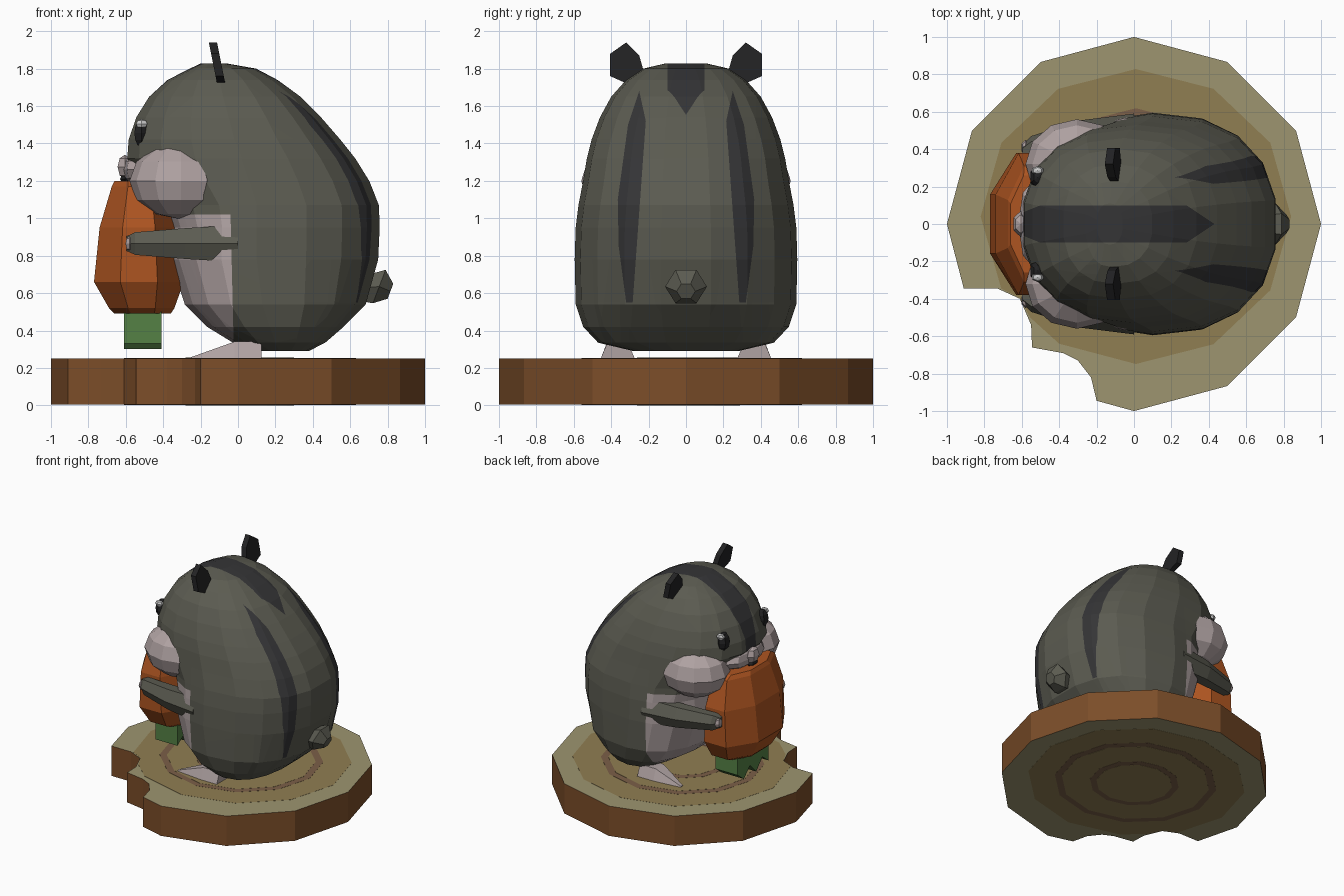
import bpy, bmesh, math
from mathutils import Vector

if "Cube" in bpy.data.objects:
    bpy.data.objects.remove(bpy.data.objects["Cube"])


def mat(name, r, g, b):
    m = bpy.data.materials.new(name)
    m.diffuse_color = (r, g, b, 1)
    m.use_nodes = True
    m.node_tree.nodes["Principled BSDF"].inputs["Base Color"].default_value = m.diffuse_color
    return m


FUR = mat("fur", .105, .105, .082)
DARK = mat("dark_fur", .035, .035, .037)
BLACK = mat("black", .016, .016, .017)
PALE = mat("pale_fur", .43, .36, .36)
WHITE = mat("eye_shine", .7, .7, .7)
ORANGE = mat("orange", .42, .09, .015)
GREEN = mat("green", .09, .22, .06)
BARK = mat("bark", .2, .075, .022)
SAP = mat("sapwood", .34, .3, .16)
HEART = mat("heartwood", .28, .21, .085)
GROWTH = mat("growth_ring", .2, .115, .065)


def finish(bm, name, *mats):
    bmesh.ops.recalc_face_normals(bm, faces=bm.faces)
    me = bpy.data.meshes.new(name)
    bm.to_mesh(me)
    bm.free()
    for m in mats:
        me.materials.append(m)
    ob = bpy.data.objects.new(name, me)
    bpy.context.collection.objects.link(ob)
    return ob


def loft(rings):
    """Skin a list of equally long point rings and cap both ends."""
    bm = bmesh.new()
    vs = [[bm.verts.new(p) for p in r] for r in rings]
    n = len(vs[0])
    for a, b in zip(vs, vs[1:]):
        for i in range(n):
            j = (i + 1) % n
            bm.faces.new((a[i], a[j], b[j], b[i]))
    bm.faces.new(vs[0])
    bm.faces.new(vs[-1])
    return bm


def prism(pts, z0, z1):
    return loft([[(x, y, z) for x, y in pts] for z in (z0, z1)])


def blob(name, loc, size, m, seg=8, rows=6):
    bm = bmesh.new()
    bmesh.ops.create_uvsphere(bm, u_segments=seg, v_segments=rows, radius=1)
    for v in bm.verts:
        v.co = Vector(loc) + Vector([a * b for a, b in zip(v.co, size)])
    return finish(bm, name, m)


def paint(bm, poly, i, j, where, index):
    """Cut the mesh along a convex outline in axes i, j and recolour the inside."""
    cx, cy = (sum(p[k] for p in poly) / len(poly) for k in (0, 1))
    planes = []
    for (ax, ay), (bx, by) in zip(poly, poly[1:] + poly[:1]):
        co, no = Vector((0, 0, 0)), Vector((0, 0, 0))
        co[i], co[j] = ax, ay
        no[i], no[j] = by - ay, ax - bx
        mid = Vector((0, 0, 0))
        mid[i], mid[j] = cx, cy
        if (mid - co).dot(no) < 0:
            no.negate()
        planes.append((co, no))
        bmesh.ops.bisect_plane(bm, geom=bm.verts[:] + bm.edges[:] + bm.faces[:],
                               dist=1e-5, plane_co=co, plane_no=no)
    for f in bm.faces:
        c = f.calc_center_median()
        if where(c) and all((c - co).dot(no) > 0 for co, no in planes):
            f.material_index = index


# Log slice with a chipped edge and growth rings on both ends
circle = [(math.cos(math.radians(a)), math.sin(math.radians(a))) for a in range(0, 360, 30)]
chip = [(-.91, -.345), (-.73, -.345), (-.61, -.4), (-.55, -.54), (-.545, -.66),
        (-.38, -.69), (-.30, -.73), (-.23, -.82), (-.2, -.945)]
bm = prism(circle[:7] + chip + circle[9:], .005, .25)
bmesh.ops.recalc_face_normals(bm, faces=bm.faces)
for f in bm.faces:
    f.material_index = int(abs(f.normal.z) > .5)
finish(bm, "log_slice", BARK, SAP)
for k, (r, m) in enumerate([(.83, HEART), (.62, GROWTH), (.565, HEART),
                            (.34, GROWTH), (.29, HEART)], 1):
    pts = [(.01 + x * r, .04 * r / .83 + y * r * .95) for x, y in circle]
    if k == 1:
        pts[7:9] = [(-.71, -.345), (-.61, -.395), (-.555, -.5), (-.4, -.64)]
    finish(prism(pts, .005 - .001 * k, .25 + .001 * k), "log_ring", m)

# Body: stacked rounded sections (z, front x, widest x, back x, half width)
sections = [(.29, .1, .22, .38, .28), (.335, -.03, .2, .47, .47), (.42, -.17, .17, .57, .55),
            (.54, -.29, .13, .69, .59), (.78, -.37, .1, .758, .595), (.95, -.36, .1, .766, .59),
            (1.07, -.4, .1, .762, .575), (1.2, -.52, .06, .71, .55), (1.32, -.6, .02, .635, .53),
            (1.42, -.592, -.02, .555, .505), (1.54, -.55, -.05, .45, .46),
            (1.65, -.48, -.08, .34, .4), (1.74, -.38, -.1, .215, .32),
            (1.80, -.26, -.12, .1, .23), (1.828, -.2, -.13, -.06, .11)]


def power(t):
    return math.copysign(abs(t) ** (2 / 2.35), t)


rings = []
for z, xf, xc, xb, hy in sections:
    ring = []
    for k in range(18):
        a = 2 * math.pi * (k + .5) / 18
        c = power(math.cos(a))
        ring.append((xc + c * (xb - xc if c > 0 else xc - xf), hy * power(math.sin(a)), z))
    rings.append(ring)
bm = loft(rings)
# Dark stripes: one over the crown, two down the back; pale belly
paint(bm, [(-.6, .06), (-.5, .1), (.28, .1), (.43, 0), (.28, -.1), (-.5, -.1), (-.6, -.06)],
      0, 1, lambda c: c.z > 1.36, 1)
for s in (-1, 1):
    paint(bm, [(s * y, z) for y, z in ((.25, 1.68), (.215, 1.52), (.285, .55), (.32, .55),
                                       (.36, .85), (.365, 1.1), (.31, 1.5))],
          1, 2, lambda c: c.x > .2, 1)
paint(bm, [(-1, .2), (-.02, .2), (-.04, 1.02), (-1, 1.02)], 0, 2, lambda c: True, 2)
bmesh.ops.dissolve_limit(bm, angle_limit=.01, verts=bm.verts, edges=bm.edges, delimit={'MATERIAL'})
finish(bm, "body", FUR, DARK, PALE)

# Muzzle, nose bump and mouth
blob("muzzle", (-.53, 0, 1.26), (.09, .24, .09), PALE)
blob("nose", (-.605, 0, 1.275), (.045, .07, .065), PALE, 6, 4)
blob("mouth", (-.605, 0, 1.21), (.03, .06, .02), BLACK, 6, 4)

# Tail: tapered six-sided stub
tail = []
for x, z, r in ((.68, .63, .09), (.755, .635, .112), (.815, .61, .05)):
    tail.append([(x + .35 * r * math.sin(a * math.pi / 3), r * math.cos(a * math.pi / 3),
                  z + .92 * r * math.sin(a * math.pi / 3)) for a in range(6)])
finish(loft(tail), "tail", FUR)

for s in (-1, 1):
    # Cheeks
    blob("cheek", (-.305, s * .32, 1.2), (.275, .24, .205), PALE, 12, 6)
    # Eyes with a shine
    blob("eye", (-.515, s * .25, 1.455), (.045, .06, .075), BLACK, 6, 6)
    blob("eye_shine", (-.515, s * .285, 1.505), (.035, .025, .025), WHITE, 6, 4)
    # Ears: thin tilted plates
    outline = [(.27, 1.70), (.23, 1.80), (.25, 1.87), (.32, 1.94), (.405, 1.88), (.405, 1.76)]
    ear = [[(-.11 + t - .2 * (z - 1.82), s * y, z) for y, z in outline] for t in (-.022, .022)]
    finish(loft(ear), "ear", BLACK)
    # Arms reaching forward, pale fingertips
    arm = []
    for x, y, z, ry, rz in ((.0, .5, .865, .09, .115), (-.28, .47, .865, .085, .095),
                            (-.55, .41, .865, .06, .07), (-.595, .385, .865, .04, .045)):
        arm.append([(x, s * (y + ry * math.cos(a * math.pi / 3)),
                     z + rz * math.sin(a * math.pi / 3)) for a in range(6)])
    finish(loft(arm), "arm", FUR)
    blob("paw", (-.58, s * .41, .865), (.025, .04, .04), PALE, 6, 4)
    # Feet: pointed wedges
    foot = [[(x, s * (y + d * w), z) for d, w, z in
             ((-1, w, .252), (1, w, .252), (.6, w, top), (-.6, w, top))]
            for x, y, w, top in ((-.25, .41, .02, .258), (-.02, .37, .085, .34), (.125, .365, .09, .34))]
    finish(loft(foot), "foot", PALE)

# Held vegetable: eight-sided, widest near the bottom
veg = []
for z, xf, xb, hy in ((.49, -.66, -.36, .24), (.52, -.69, -.34, .3), (.66, -.77, -.29, .38),
                      (.95, -.74, -.32, .38), (1.17, -.675, -.38, .31), (1.2, -.66, -.42, .26)):
    ring = []
    for k in range(8):
        a = math.pi / 8 + k * math.pi / 4
        ring.append(((xf + xb) / 2 + (xb - xf) / 2 * math.cos(a) / .924,
                     hy * math.sin(a) / .924, z))
    veg.append(ring)
finish(loft(veg), "vegetable", ORANGE)

# Ragged green stalk
zigzag = [(-.2, .51), (-.2, .33), (-.12, .39), (-.04, .3), (.04, .38), (.12, .3), (.2, .36), (.2, .51)]
finish(loft([[(x, y, z) for y, z in zigzag] for x in (-.61, -.41)]), "stalk", GREEN)
